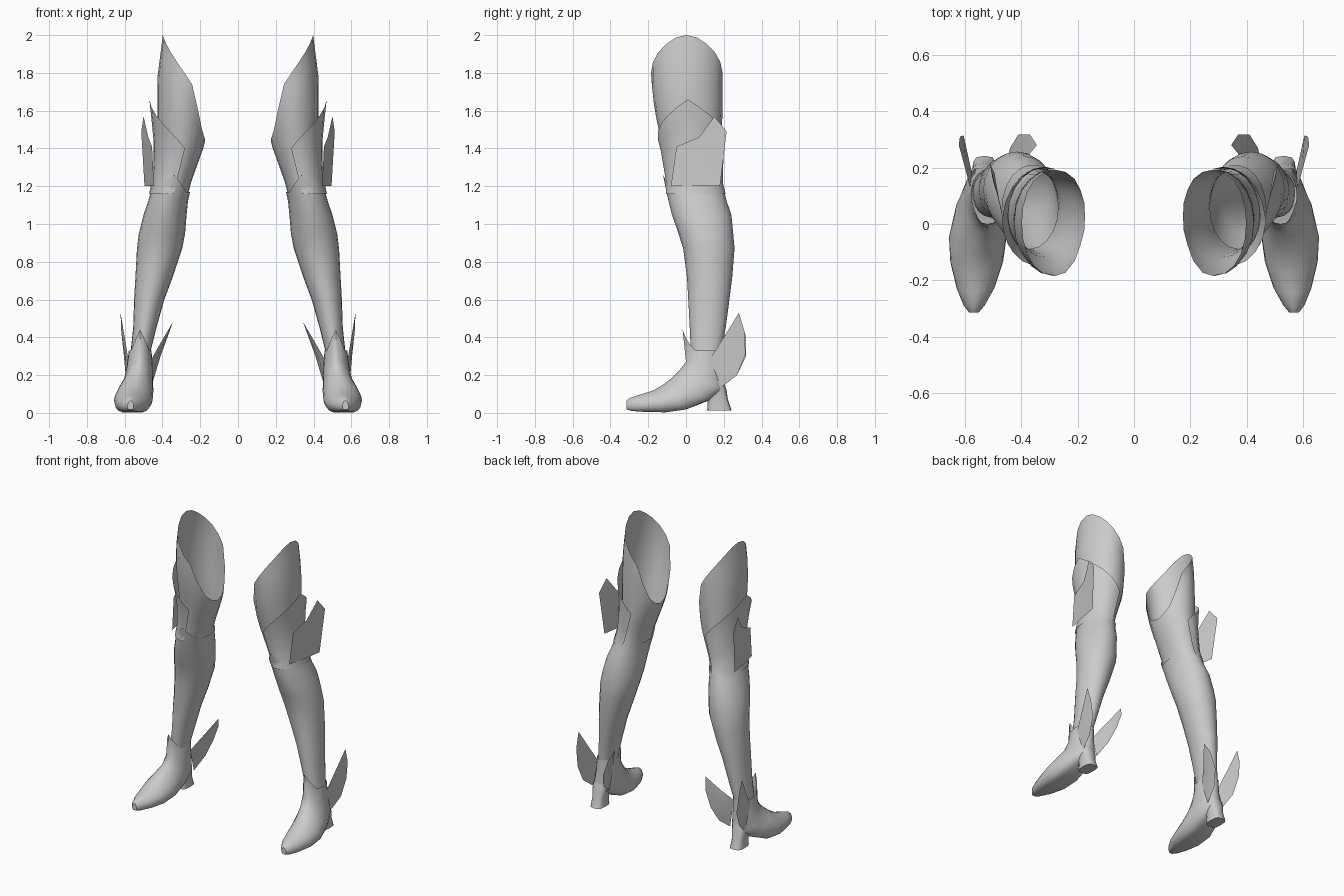
import bpy, bmesh, math

grey = bpy.data.materials.new("plain grey")
grey.diffuse_color = (0.6, 0.6, 0.6, 1)
N = 20

# Leg outline by height: z, inner x, outer x, front y, back y
LEG = [(0.28, 0.468, 0.572, 0.028, 0.188), (0.33, 0.462, 0.568, 0.025, 0.19),
       (0.45, 0.432, 0.555, 0.02, 0.21), (0.60, 0.39, 0.55, 0.012, 0.23),
       (0.72, 0.345, 0.543, 0.005, 0.245), (0.87, 0.295, 0.535, -0.015, 0.257),
       (0.95, 0.28, 0.525, -0.04, 0.25), (1.05, 0.272, 0.50, -0.075, 0.24),
       (1.15, 0.262, 0.465, -0.10, 0.205), (1.22, 0.245, 0.445, -0.098, 0.187),
       (1.40, 0.18, 0.43, -0.125, 0.19), (1.46, 0.165, 0.43, -0.14, 0.192),
       (1.60, 0.15, 0.432, -0.17, 0.198), (1.78, 0.14, 0.43, -0.19, 0.198),
       (2.00, 0.14, 0.402, -0.185, 0.19)]


def interp(table, v):
    v = min(max(v, table[0][0]), table[-1][0])
    for a, b in zip(table, table[1:]):
        if v <= b[0]:
            t = (v - a[0]) / (b[0] - a[0])
            return [p + (q - p) * t for p, q in zip(a[1:], b[1:])]


def leg_point(angle, z, grow=0.0):
    """Point on the leg surface; angle 0 is outward, -90 degrees is front."""
    x0, x1, y0, y1 = interp(LEG, z)
    return ((x0 + x1) / 2 + ((x1 - x0) / 2 + grow) * math.cos(angle),
            (y0 + y1) / 2 + ((y1 - y0) / 2 + grow) * math.sin(angle), z)


def make(name, verts, faces, smooth=True):
    mesh = bpy.data.meshes.new(name)
    mesh.from_pydata(verts, [], faces)
    bm = bmesh.new()
    bm.from_mesh(mesh)
    bmesh.ops.recalc_face_normals(bm, faces=bm.faces)
    bm.to_mesh(mesh)
    bm.free()
    mesh.materials.append(grey)
    ob = bpy.data.objects.new(name, mesh)
    bpy.context.collection.objects.link(ob)
    bpy.ops.object.select_all(action='DESELECT')
    ob.select_set(True)
    bpy.context.view_layer.objects.active = ob
    if smooth:
        bpy.ops.object.shade_smooth_by_angle(angle=math.radians(45))
    ob.modifiers.new("other leg", 'MIRROR').use_mirror_merge = False
    return ob


def loft(name, rings, closed=True, caps=()):
    n = len(rings[0])
    verts = [p for r in rings for p in r]
    faces = []
    for i in range(len(rings) - 1):
        for j in range(n if closed else n - 1):
            k = (j + 1) % n
            faces.append((i * n + j, i * n + k, (i + 1) * n + k, (i + 1) * n + j))
    for c in caps:
        faces.append([c * n + j for j in range(n)])
    return make(name, verts, faces)


ANGLES = [2 * math.pi * i / N for i in range(N)]

# Thigh: open top sloping from the outer peak down to the inner side
TOP = [(-1, 1.44), (-0.8, 1.50), (-0.5, 1.64), (-0.25, 1.77), (0, 1.80), (0.6, 1.91), (0.85, 1.96), (1, 2.0)]
rings = []
for i in range(9):
    rings.append([leg_point(a, 1.12 + (interp(TOP, math.cos(a))[0] - 1.12) * i / 8, -0.004)
                  for a in ANGLES])
loft("thigh", rings)

# Shin: tube with a small point over the knee
rings = []
for z in (0.28, 0.33, 0.45, 0.6, 0.72, 0.8, 0.87, 0.95, 1.05, 1.12):
    rings.append([leg_point(a, z) for a in ANGLES])
edge = []
for a in ANGLES:
    tip = max(0, 1 - abs(a - 1.5 * math.pi) / 0.9)
    x, y, z = leg_point(a, 1.17 + 0.09 * tip, 0.003)
    edge.append((x, y - 0.015 * tip, z))
loft("shin", rings + [edge])

# Knee cuff: pointed shell wrapped round the outer half of the leg
rings = []
for i in range(6):
    row = []
    for j in range(13):
        s = j / 6 - 1
        top = 1.66 - 0.26 * abs(s)
        z = 1.16 + (top - 1.16) * i / 5
        row.append(leg_point(s * 1.75, z, 0.008 + 0.03 * (i / 5) ** 2 * (1 - abs(s))))
    rings.append(row)
loft("knee_cuff", rings, closed=False)

# Knee fin: thin flat plate on the outside, sweeping backwards
make("knee_fin", [(0.445, -0.08, 1.2), (0.455, -0.05, 1.41), (0.475, 0.07, 1.46),
                  (0.50, 0.15, 1.57), (0.512, 0.215, 1.49), (0.495, 0.18, 1.2),
                  (0.475, 0.06, 1.2)],
     [(0, 1, 2, 6), (6, 2, 4, 5), (2, 3, 4)])

# Shoe: slanted sections from ankle to toe
# inner x, outer x, front/top (y, z), back/bottom (y, z), flatness of the underside
SHOE = [(0.458, 0.578, 0.012, 0.33, 0.194, 0.33, 0), (0.452, 0.588, 0.0, 0.27, 0.195, 0.23, 0),
        (0.45, 0.605, -0.035, 0.225, 0.205, 0.12, 0.3), (0.448, 0.635, -0.075, 0.185, 0.12, 0.065, 0.7),
        (0.452, 0.657, -0.12, 0.15, 0.0, 0.018, 1), (0.465, 0.652, -0.175, 0.118, -0.11, 0.003, 1),
        (0.495, 0.63, -0.245, 0.096, -0.215, 0.005, 1), (0.53, 0.605, -0.295, 0.08, -0.285, 0.01, 1),
        (0.552, 0.585, -0.315, 0.065, -0.315, 0.018, 1)]
rings = []
for k, (x0, x1, ty, tz, by, bz, flat) in enumerate(SHOE):
    ring = []
    for a in ANGLES:
        u = (1 - math.cos(a)) / 2
        u = u * (1 - flat) + min(1, 1.12 * u ** 0.85) * flat
        x = (x0 + x1) / 2 + (x1 - x0) / 2 * math.sin(a)
        tip = max(0, 1 - min(a, 2 * math.pi - a) / 0.9) if k == 0 else 0
        ring.append((x, ty + (by - ty) * u - 0.03 * tip, tz + (bz - tz) * u + 0.11 * tip))
    rings.append(ring)
loft("shoe", rings, caps=[len(SHOE) - 1])

# Heel: short flared block with rounded sides
rings = []
for z, x0, x1, y0, y1 in ((0.17, 0.475, 0.585, 0.06, 0.2), (0.12, 0.48, 0.58, 0.09, 0.215),
                          (0.07, 0.49, 0.573, 0.115, 0.222), (0.012, 0.487, 0.575, 0.112, 0.242)):
    ring = []
    for i in range(12):
        c, s = math.cos(i * math.pi / 6), math.sin(i * math.pi / 6)
        ring.append(((x0 + x1) / 2 + (x1 - x0) / 2 * math.copysign(abs(c) ** 0.6, c),
                     (y0 + y1) / 2 + (y1 - y0) / 2 * math.copysign(abs(s) ** 0.6, s), z))
    rings.append(ring)
loft("heel", rings, caps=[3])


# Ankle wings: thin leaves on both sides of the ankle
def wing(name, rim, mid):
    n = len(rim)
    make(name, rim + [mid], [(i, (i + 1) % n, n) for i in range(n)])


wing("outer_ankle_wing", [(0.582, 0.13, 0.29), (0.60, 0.2, 0.40), (0.622, 0.28, 0.53),
                          (0.618, 0.31, 0.43), (0.605, 0.315, 0.31), (0.595, 0.27, 0.2),
                          (0.575, 0.18, 0.13)], (0.598, 0.23, 0.3))
wing("inner_ankle_wing", [(0.455, 0.13, 0.29), (0.41, 0.2, 0.37), (0.345, 0.28, 0.48),
                          (0.37, 0.318, 0.41), (0.41, 0.318, 0.30), (0.44, 0.27, 0.2),
                          (0.462, 0.18, 0.13)], (0.43, 0.23, 0.28))
